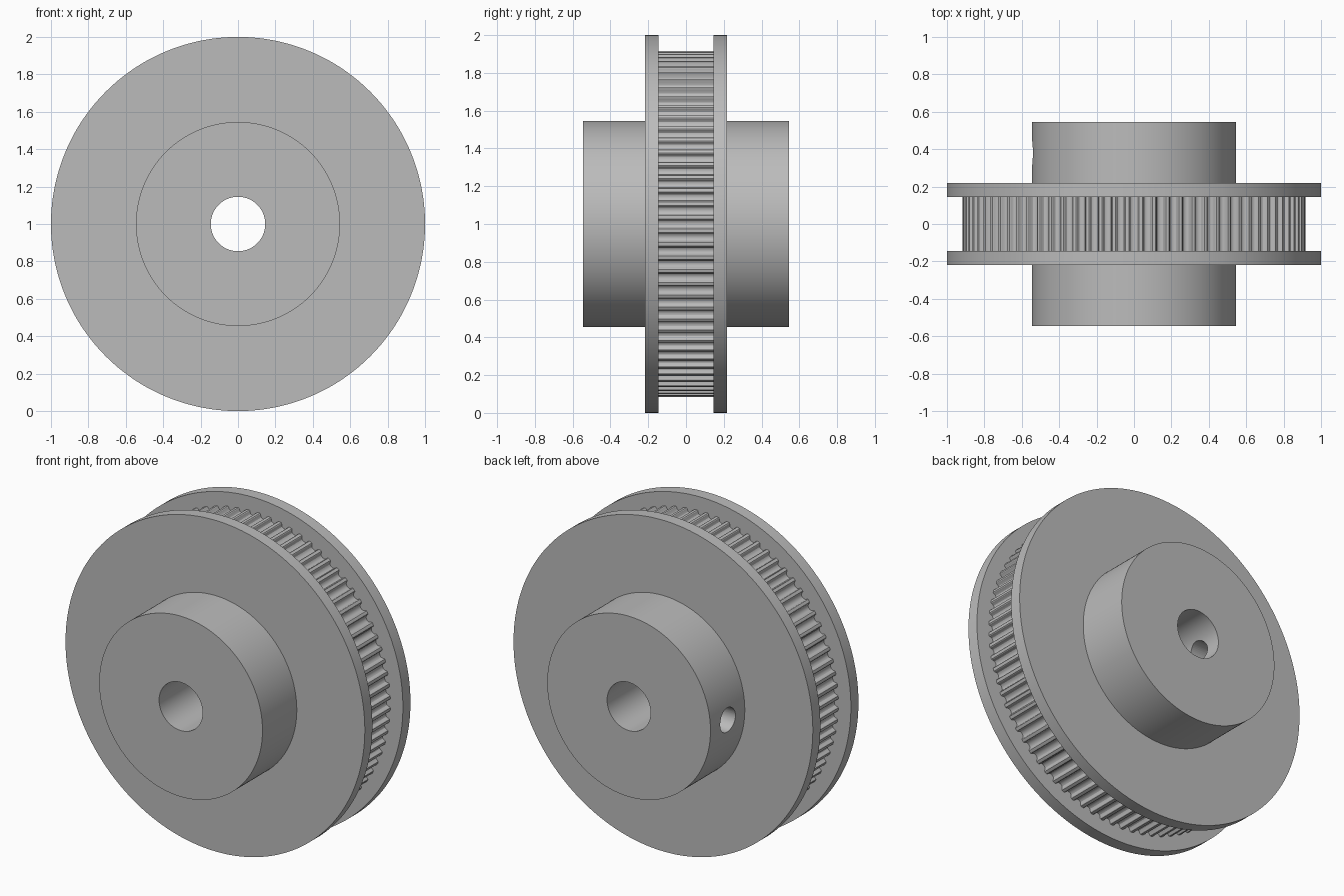
import bpy, bmesh, math

cube = bpy.data.objects.get("Cube")
if cube:
    bpy.data.objects.remove(cube, do_unlink=True)

# Main dimensions
BORE, HUB, FLANGE, TEETH_R = 0.1455, 0.5455, 1.0, 0.9167
HUB_Y, FLANGE_Y, BELT_Y = 0.5455, 0.218, 0.1455
TEETH, GROOVE_DEPTH = 80, 0.0273
SCREW_R, SCREW_Y = 0.073, 0.38

grey = bpy.data.materials.new("machined grey")
grey.use_nodes = True
colour = (0.5, 0.5, 0.5, 1)
grey.diffuse_color = colour
grey.node_tree.nodes["Principled BSDF"].inputs["Base Color"].default_value = colour

# One rounded belt groove: (share of the pitch, share of the depth)
half = [(0.5, 0), (0.38, 0.02), (0.325, 0.15), (0.29, 0.5), (0.23, 0.8), (0.13, 0.96)]
groove = [(-a, d) for a, d in half] + [(0, 1)] + [(a, d) for a, d in half[:0:-1]]
pitch = 2 * math.pi / TEETH
steps = [((i + a) * pitch, d * GROOVE_DEPTH) for i in range(TEETH) for a, d in groove]

# Closed section through the pulley, from the front bore edge to the back one:
# (radius, y, whether the belt grooves cut this ring)
front = [(BORE, -HUB_Y, 0), (HUB, -HUB_Y, 0), (HUB, -FLANGE_Y, 0),
         (FLANGE, -FLANGE_Y, 0), (FLANGE, -BELT_Y, 0), (TEETH_R, -BELT_Y, 1)]
section = front + [(r, -y, cut) for r, y, cut in reversed(front)]

# Pulley body: hubs, flanges, toothed rim and bore as one solid
bm = bmesh.new()
rings = []
for r, y, cut in section:
    rings.append([bm.verts.new(((r - cut * d) * math.cos(t), y,
                                1 + (r - cut * d) * math.sin(t))) for t, d in steps])
for k, ring in enumerate(rings):
    after = rings[(k + 1) % len(rings)]
    for i in range(len(steps)):
        j = (i + 1) % len(steps)
        bm.faces.new((ring[i], ring[j], after[j], after[i]))
bmesh.ops.recalc_face_normals(bm, faces=bm.faces)
mesh = bpy.data.meshes.new("timing_pulley")
bm.to_mesh(mesh)
bm.free()
mesh.materials.append(grey)
pulley = bpy.data.objects.new("timing_pulley", mesh)
bpy.context.collection.objects.link(pulley)

# Set screw hole through one side of the back hub into the bore
bpy.ops.mesh.primitive_cylinder_add(vertices=48, radius=SCREW_R, depth=0.7,
                                    location=(-0.4, SCREW_Y, 1),
                                    rotation=(0, math.pi / 2, 0))
cutter = bpy.context.object
cutter.name = "screw_hole_cutter"
cutter.hide_render = True
cutter.data.materials.append(grey)

bpy.ops.object.select_all(action='DESELECT')
pulley.select_set(True)
bpy.context.view_layer.objects.active = pulley
hole = pulley.modifiers.new("set_screw_hole", 'BOOLEAN')
hole.operation = 'DIFFERENCE'
hole.solver = 'EXACT'
hole.object = cutter
bpy.ops.object.modifier_apply(modifier=hole.name)
bpy.data.objects.remove(cutter, do_unlink=True)

bpy.ops.object.shade_smooth_by_angle(angle=math.radians(30))
